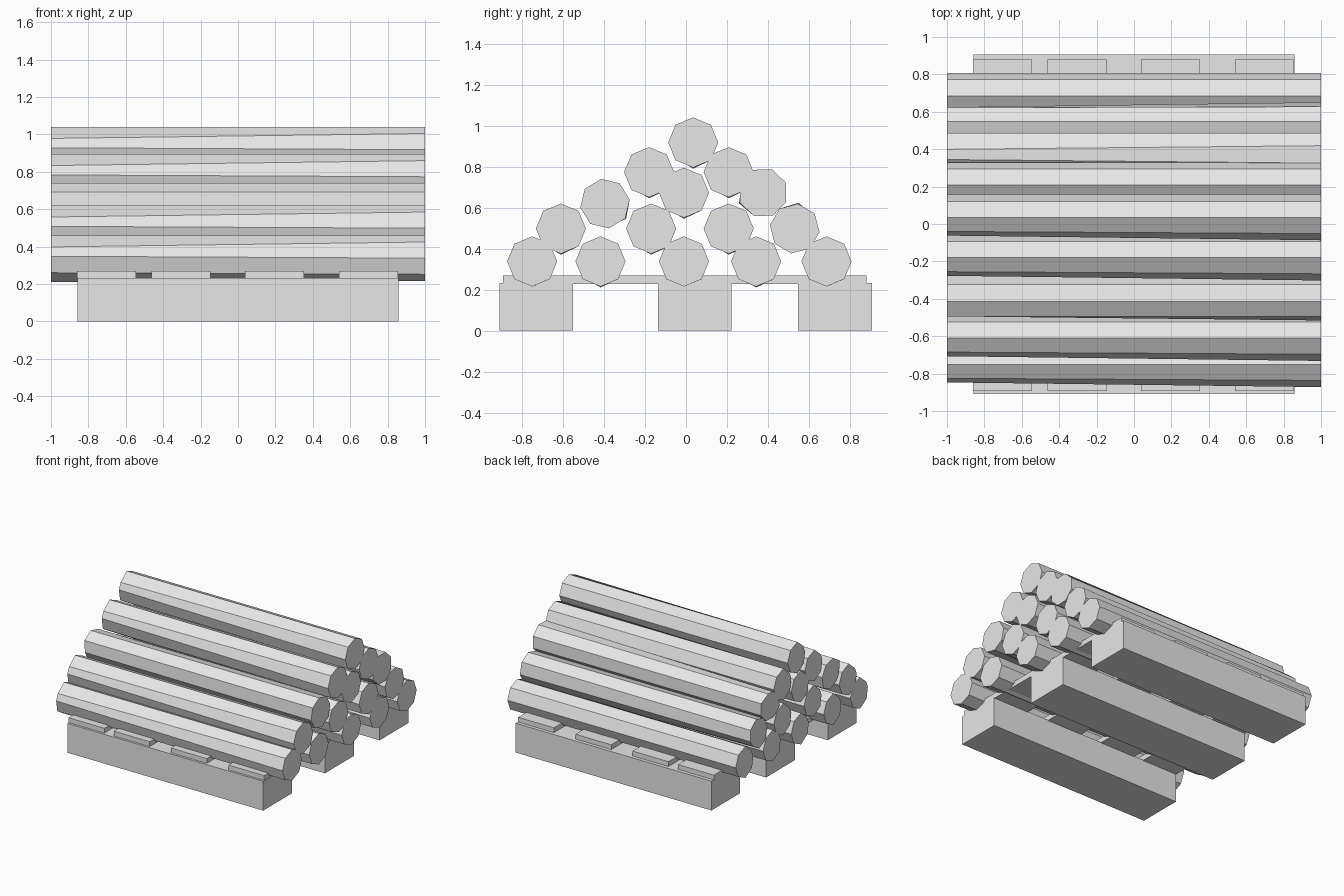
import bpy, bmesh
from math import sin, cos, radians
from mathutils import Matrix, Vector

cube = bpy.data.objects.get("Cube")
if cube:
    bpy.data.objects.remove(cube, do_unlink=True)

grey = bpy.data.materials.new("plain_grey")
grey.use_nodes = True
grey.diffuse_color = (0.8, 0.8, 0.8, 1)
grey.node_tree.nodes["Principled BSDF"].inputs["Base Color"].default_value = (0.8, 0.8, 0.8, 1)


def add_object(name, bm):
    bmesh.ops.recalc_face_normals(bm, faces=bm.faces)
    mesh = bpy.data.meshes.new(name)
    bm.to_mesh(mesh)
    bm.free()
    mesh.materials.append(grey)
    bpy.context.collection.objects.link(bpy.data.objects.new(name, mesh))


def box(name, low, high):
    low, high = Vector(low), Vector(high)
    bm = bmesh.new()
    bmesh.ops.create_cube(bm, size=1)
    for v in bm.verts:
        v.co = Vector(a * b for a, b in zip(v.co, high - low)) + (low + high) / 2
    add_object(name, bm)


# Eight-sided log ends: one regular, one slightly flattened on a side
RADIUS = 0.122
full_end = [(RADIUS * cos(radians(45 * i)), RADIUS * sin(radians(45 * i))) for i in range(8)]
worn_end = list(full_end)
worn_end[3:7] = [(-0.075, 0.06), (-0.097, 0.01), (-0.082, -0.078), (0, -0.127)]


def log(name, y, z, roll):
    bm = bmesh.new()
    turn = Matrix.Rotation(radians(roll), 3, 'X')
    rings = []
    for x, ring in ((-1, worn_end), (1, full_end)):
        rings.append([bm.verts.new(turn @ Vector((x, a, b)) + Vector((0, y, z)))
                      for a, b in ring])
        bm.faces.new(rings[-1])
    for i in range(8):
        j = (i + 1) % 8
        bm.faces.new((rings[0][i], rings[0][j], rings[1][j], rings[1][i]))
    add_object(name, bm)


# Pile of logs: height, then (depth position, roll) for each log in the row
rows = [
    (0.338, [(-0.75, 0), (-0.417, 0), (-0.01, 0), (0.342, 0), (0.685, 0)]),
    (0.498, [(-0.61, 0), (-0.17, 0), (0.208, 0), (0.53, 172)]),
    (0.62, [(-0.395, 54)]),
    (0.673, [(-0.01, 0), (0.375, -66)]),
    (0.773, [(-0.18, 0), (0.208, 0)]),
    (0.918, [(0.035, 0)]),
]
for r, (z, logs) in enumerate(rows):
    for n, (y, roll) in enumerate(logs):
        log(f"log_row{r + 1}_{n + 1}", y, z, roll)

# Pallet: three bearers under four slats
for name, y in (("front", -0.73), ("middle", 0.043), ("back", 0.727)):
    box(name + "_bearer", (-0.858, y - 0.18, 0), (0.858, y + 0.18, 0.232))
for n, x in enumerate((-0.703, -0.305, 0.195, 0.698)):
    box(f"slat_{n + 1}", (x - 0.157, -0.893, 0.228), (x + 0.157, 0.88, 0.27))
